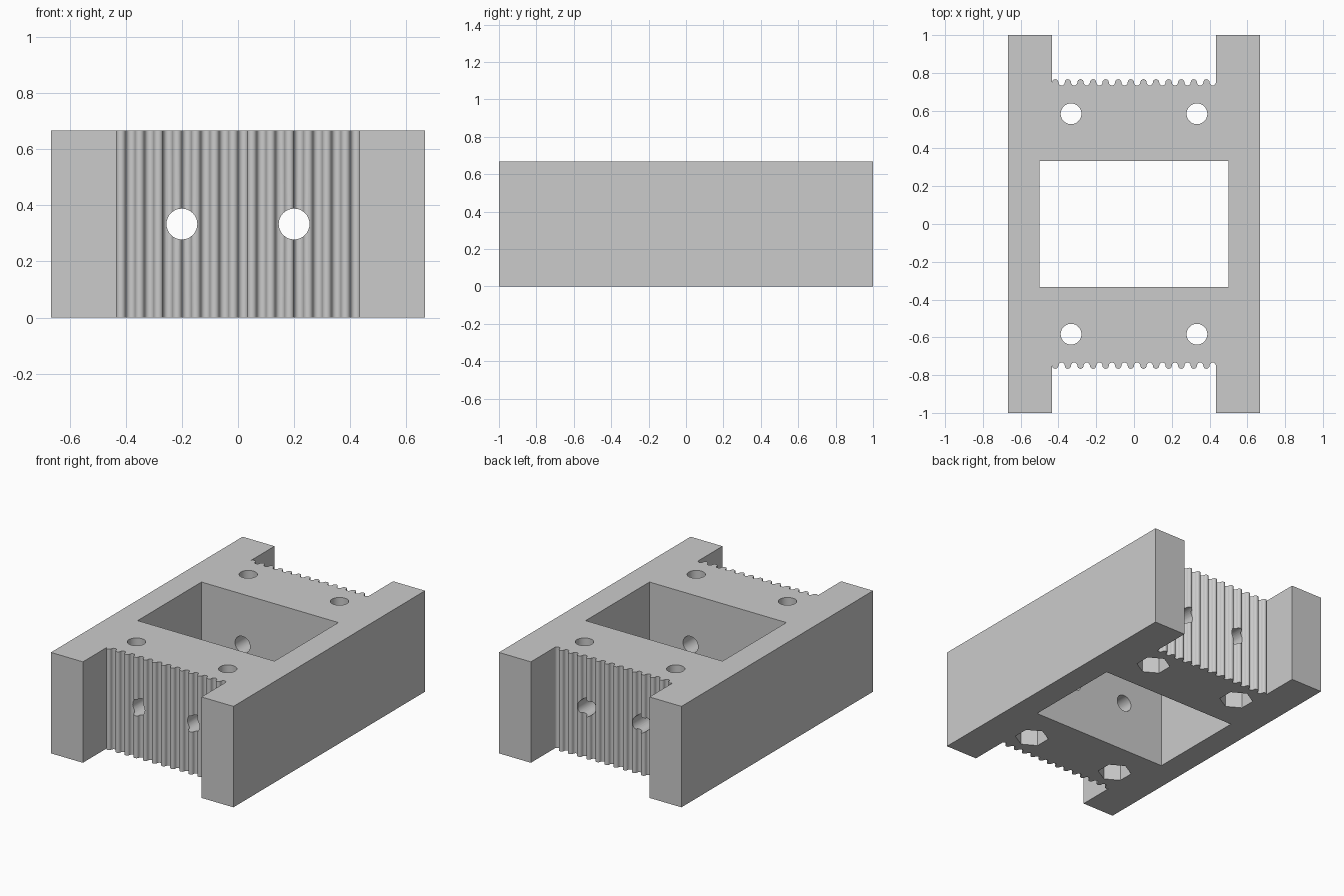
import bpy, bmesh, math
from mathutils import Matrix

if "Cube" in bpy.data.objects:
    bpy.data.objects.remove(bpy.data.objects["Cube"])

UNIT = 1 / 30                      # one millimetre of the part
WIDTH, LENGTH, HEIGHT = 40 * UNIT, 60 * UNIT, 20 * UNIT
SLOT = 13 * UNIT                   # half width of the toothed end slots
ROOT = 22.5 * UNIT                 # pitch line of the teeth
HOLE = 0.055

grey = bpy.data.materials.new("plain grey")
grey.use_nodes = True
grey.diffuse_color = (0.6, 0.6, 0.6, 1)
grey.node_tree.nodes["Principled BSDF"].inputs["Base Color"].default_value = (0.6, 0.6, 0.6, 1)


def to_object(name, bm):
    bmesh.ops.recalc_face_normals(bm, faces=bm.faces)
    mesh = bpy.data.meshes.new(name)
    bm.to_mesh(mesh)
    bm.free()
    mesh.materials.append(grey)
    obj = bpy.data.objects.new(name, mesh)
    bpy.context.collection.objects.link(obj)
    return obj


def add_cylinder(bm, radius, depth, sides, matrix):
    bmesh.ops.create_cone(bm, cap_ends=True, segments=sides, radius1=radius,
                          radius2=radius, depth=depth, matrix=matrix)


def tooth_line(steps=8):
    """Alternating convex and concave half circles across the slot."""
    r, points = UNIT / 2, [(-SLOT, ROOT)]
    for i in range(26):
        centre = -SLOT + (i + 0.5) * UNIT
        side = 1 if i % 2 == 0 else -1
        for k in range(1, steps + 1):
            a = math.pi * (1 - k / steps)
            points.append((centre + r * math.cos(a), ROOT + side * r * math.sin(a)))
    return points


# H-shaped body with toothed ends
half = [(-WIDTH / 2, LENGTH / 2), (-SLOT, LENGTH / 2), *tooth_line(),
        (SLOT, LENGTH / 2), (WIDTH / 2, LENGTH / 2)]
outline = half + [(x, -y) for x, y in reversed(half)]
bm = bmesh.new()
base = bm.faces.new([bm.verts.new((x, y, 0)) for x, y in outline])
top = bmesh.ops.extrude_face_region(bm, geom=[base])["geom"]
bmesh.ops.translate(bm, vec=(0, 0, HEIGHT),
                    verts=[v for v in top if isinstance(v, bmesh.types.BMVert)])
body = to_object("clamp_body", bm)

# Central window
bm = bmesh.new()
bmesh.ops.create_cube(bm, size=1, matrix=Matrix.Translation((0, 0, HEIGHT / 2))
                      @ Matrix.Diagonal((1, 20 * UNIT, 1, 1)))
window = to_object("window_cutter", bm)

# Bolt holes and the hexagonal nut pockets under them
holes, pockets = bmesh.new(), bmesh.new()
for sx in (-1, 1):
    add_cylinder(holes, HOLE, 3, 32, Matrix.Translation((sx * 0.2, 0, HEIGHT / 2))
                 @ Matrix.Rotation(math.pi / 2, 4, 'X'))
    for sy in (-1, 1):
        x, y = sx * 10 * UNIT, sy * 17.5 * UNIT
        add_cylinder(holes, HOLE, 2, 32, Matrix.Translation((x, y, HEIGHT / 2)))
        # corners point along x
        add_cylinder(pockets, 0.103, 0.24, 6, Matrix.Translation((x, y, 0))
                     @ Matrix.Rotation(math.pi / 2, 4, 'Z')
                     @ Matrix.Rotation(math.pi / 2, 4, 'Z'))
hole_cutter = to_object("hole_cutter", holes)
pocket_cutter = to_object("pocket_cutter", pockets)

# Cut and tidy
bpy.ops.object.select_all(action='DESELECT')
body.select_set(True)
bpy.context.view_layer.objects.active = body
for cutter in (window, hole_cutter, pocket_cutter):
    mod = body.modifiers.new(cutter.name, 'BOOLEAN')
    mod.operation, mod.solver, mod.object = 'DIFFERENCE', 'EXACT', cutter
    bpy.ops.object.modifier_apply(modifier=mod.name)
    bpy.data.objects.remove(cutter)
bpy.ops.object.shade_smooth_by_angle(angle=math.radians(30))
